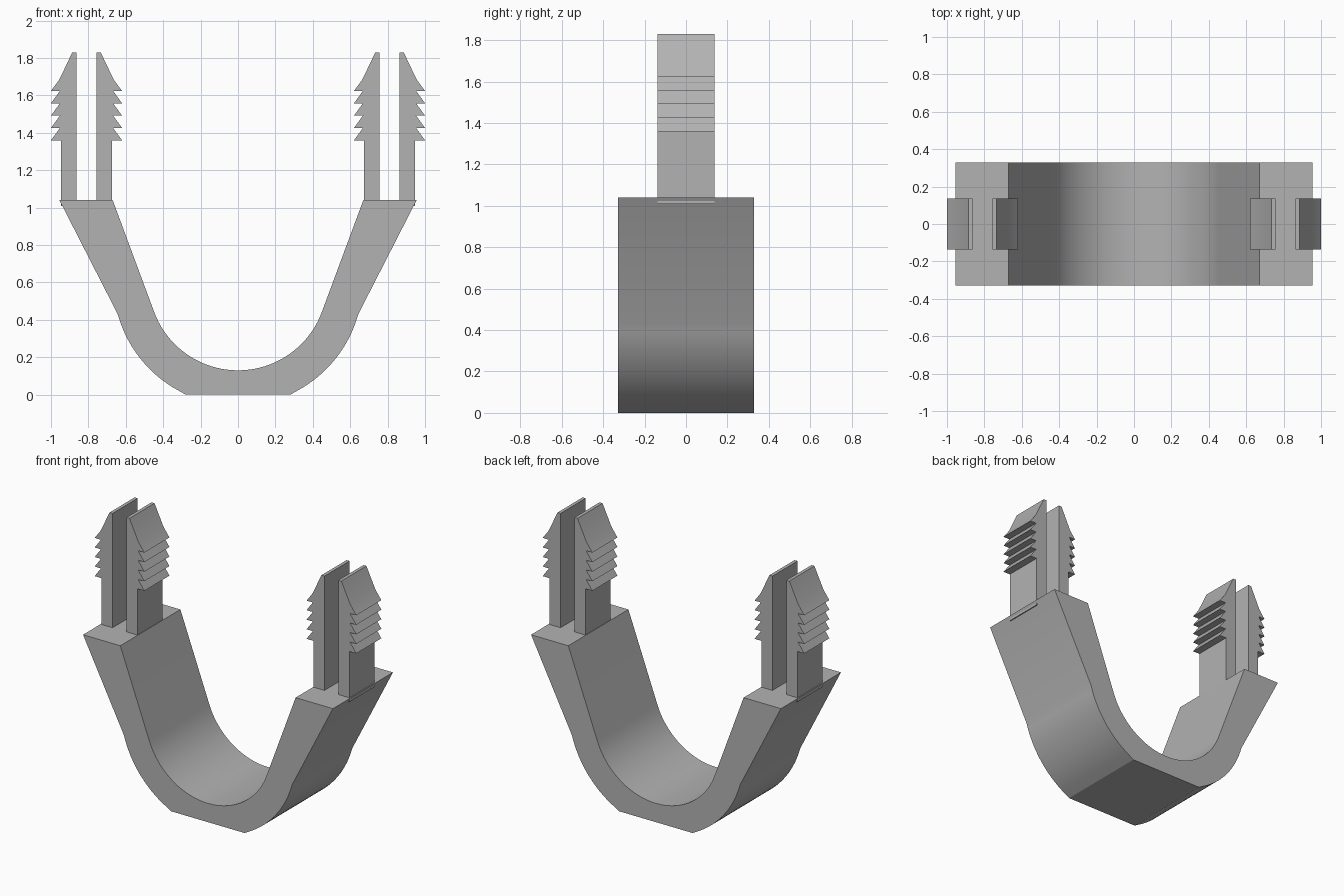
import bpy
import bmesh
from math import sin, cos, asin, atan2, radians

cube = bpy.data.objects.get("Cube")
if cube:
    bpy.data.objects.remove(cube, do_unlink=True)

grey = bpy.data.materials.new("plain grey")
grey.use_nodes = True
colour = (0.45, 0.45, 0.45, 1)
grey.diffuse_color = colour
grey.node_tree.nodes["Principled BSDF"].inputs["Base Color"].default_value = colour


def extrude_profile(name, points, y0, y1):
    """Extrude an x-z outline along y."""
    bm = bmesh.new()
    face = bm.faces.new([bm.verts.new((x, y0, z)) for x, z in points])
    ext = bmesh.ops.extrude_face_region(bm, geom=[face])
    verts = [g for g in ext["geom"] if isinstance(g, bmesh.types.BMVert)]
    bmesh.ops.translate(bm, verts=verts, vec=(0, y1 - y0, 0))
    bmesh.ops.recalc_face_normals(bm, faces=bm.faces)
    mesh = bpy.data.meshes.new(name)
    bm.to_mesh(mesh)
    bm.free()
    mesh.materials.append(grey)
    obj = bpy.data.objects.new(name, mesh)
    bpy.context.collection.objects.link(obj)
    bpy.ops.object.select_all(action="DESELECT")
    obj.select_set(True)
    bpy.context.view_layer.objects.active = obj
    bpy.ops.object.shade_smooth_by_angle(angle=radians(12))
    return obj


def arc(radius, centre_z, start, end, steps):
    """Arc points on x = 0, angles measured up from straight down."""
    angles = [start + (end - start) * i / steps for i in range(steps + 1)]
    return [(radius * sin(a), centre_z - radius * cos(a)) for a in angles]


# Curved saddle: flat foot, round bowl and two flared arms
CENTRE, TOP = 0.608, 1.04
outer_r, inner_r = 0.667, 0.478
foot = asin(0.28 / outer_r)
outer_end = atan2(0.64, CENTRE - 0.43)
inner_end = atan2(0.45, CENTRE - 0.446)
right_outer = arc(outer_r, CENTRE, foot, outer_end, 16) + [(0.955, TOP)]
right_outer[0] = (0.28, 0)
left_outer = [(-x, z) for x, z in reversed(right_outer)]
inner = [(0.67, TOP)] + arc(inner_r, CENTRE, inner_end, -inner_end, 40) + [(-0.67, TOP)]
extrude_profile("saddle", right_outer + inner + left_outer, -0.328, 0.328)

# Barbed prong outline, as offsets from the middle of the clip
ROOT, BARB, TIP = 0.137, 0.142, 0.19
prong = [(0.053, 1.01), (ROOT, 1.01), (ROOT, 1.36)]
for i in range(5):
    z = 1.36 + i * 0.066
    prong += [(TIP, z), (BARB, z + 0.066)]
prong[-1] = (0.145, 1.685)
prong += [(0.076, 1.83), (0.053, 1.83)]

# Two back-to-back prongs on each arm
for side, sign in (("left", 1), ("right", -1)):
    for place, way in (("outer", 1), ("inner", -1)):
        points = [(sign * (0.81 + way * x), z) for x, z in prong]
        extrude_profile(f"{side}_{place}_prong", points, -0.137, 0.137)
